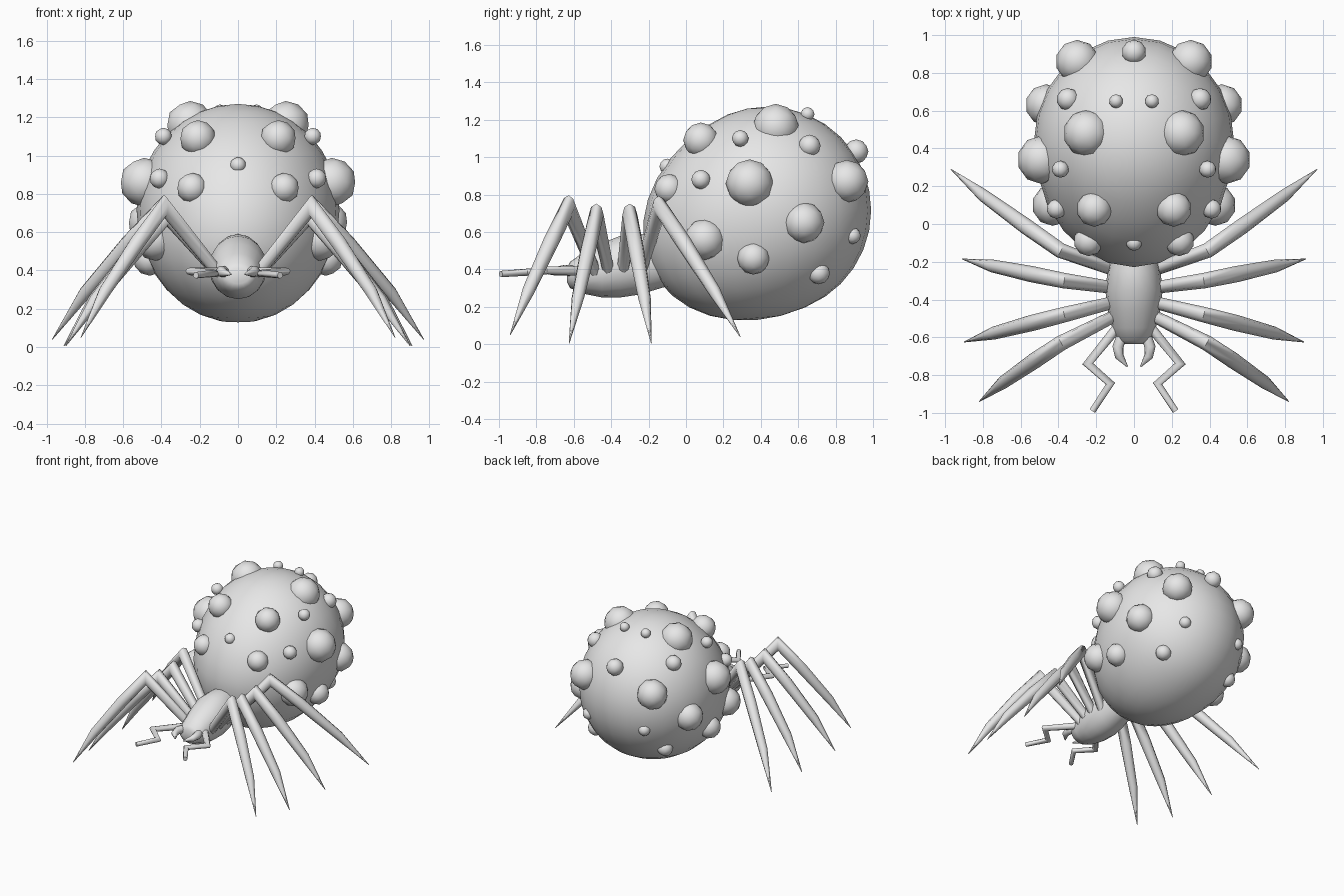
import bpy, bmesh, math
from mathutils import Vector

if "Cube" in bpy.data.objects:
    bpy.data.objects.remove(bpy.data.objects["Cube"])

grey = bpy.data.materials.new("plain_grey")
grey.diffuse_color = (0.8, 0.8, 0.8, 1)
grey.use_nodes = True
grey.node_tree.nodes["Principled BSDF"].inputs["Base Color"].default_value = grey.diffuse_color


def finish(name, bm, angle=60):
    bmesh.ops.recalc_face_normals(bm, faces=bm.faces)
    me = bpy.data.meshes.new(name)
    bm.to_mesh(me)
    bm.free()
    ob = bpy.data.objects.new(name, me)
    bpy.context.collection.objects.link(ob)
    me.materials.append(grey)
    bpy.ops.object.select_all(action='DESELECT')
    ob.select_set(True)
    bpy.context.view_layer.objects.active = ob
    bpy.ops.object.shade_smooth_by_angle(angle=math.radians(angle))
    return ob


def loft(bm, rings):
    """Skin a list of vertex rings and cap both ends."""
    n = len(rings[0])
    for a, b in zip(rings, rings[1:]):
        for i in range(n):
            j = (i + 1) % n
            bm.faces.new((a[i], a[j], b[j], b[i]))
    bm.faces.new(rings[0])
    bm.faces.new(rings[-1])


def tube(name, pts, radii, sides=8):
    """Tapered limb with mitred joints along a nearly flat path."""
    bm = bmesh.new()
    pts = [Vector(p) for p in pts]
    segs = [(b - a).normalized() for a, b in zip(pts, pts[1:])]
    normal = segs[0].cross(segs[1]).normalized()
    rings = []
    for i, (p, r) in enumerate(zip(pts, radii)):
        d0, d1 = segs[max(i - 1, 0)], segs[min(i, len(segs) - 1)]
        t = (d0 + d1).normalized()
        across = t.cross(normal).normalized()
        miter = min(1 / max(t.dot(d0), 0.1), 1.6)
        out = across.cross(t).normalized()
        ring = []
        for k in range(sides):
            a = 2 * math.pi * k / sides
            ring.append(bm.verts.new(p + across * (r * miter * math.cos(a))
                                     + out * (r * math.sin(a))))
        rings.append(ring)
    loft(bm, rings)
    return finish(name, bm)


# Abdomen: sphere drawn out toward the waist
bm = bmesh.new()
bmesh.ops.create_uvsphere(bm, u_segments=24, v_segments=16, radius=0.555)
waist = Vector((0, -0.88, -0.47)).normalized()
for v in bm.verts:
    t = v.co.dot(waist)
    if t > 0:
        v.co += waist * t * 0.25
    v.co.x *= 0.955
    v.co += Vector((0, 0.435, 0.715))
finish("abdomen", bm)

# Round bumps: x, y, z, radius (mirrored unless on the centre line)
bumps = [
    (0.25, 0.48, 1.16, 0.125), (0.21, 0.08, 1.09, 0.095),
    (0.24, -0.09, 0.83, 0.08), (0, -0.1, 0.95, 0.042),
    (0.49, 0.34, 0.86, 0.128), (0.465, 0.63, 0.65, 0.11),
    (0.46, 0.36, 0.46, 0.088), (0.43, 0.1, 0.56, 0.11),
    (0.3, 0.86, 0.87, 0.115), (0.25, 0.89, 0.58, 0.045),
    (0.31, 0.71, 0.38, 0.06), (0, 0.91, 1.03, 0.065),
    (0.35, 0.66, 1.06, 0.06), (0.39, 0.29, 1.1, 0.045),
    (0.41, 0.08, 0.88, 0.052), (0.095, 0.65, 1.23, 0.037),
]
bm = bmesh.new()
for x, y, z, r in bumps:
    for s in ((1, -1) if x else (1,)):
        made = bmesh.ops.create_icosphere(bm, subdivisions=2, radius=r)
        bmesh.ops.translate(bm, verts=made["verts"], vec=(s * x, y, z))
finish("abdomen_bumps", bm)

# Thorax and head: y, half width, bottom, top
sections = [(-0.635, 0.06, 0.33, 0.41), (-0.62, 0.09, 0.30, 0.44),
            (-0.55, 0.115, 0.27, 0.49), (-0.45, 0.14, 0.25, 0.54),
            (-0.35, 0.152, 0.25, 0.58), (-0.25, 0.14, 0.265, 0.59),
            (-0.1, 0.11, 0.31, 0.57)]
bm = bmesh.new()
rings = []
for y, w, lo, hi in sections:
    rings.append([bm.verts.new((w * math.cos(a), y,
                                (lo + hi) / 2 + (hi - lo) / 2 * math.sin(a)))
                  for a in (2 * math.pi * k / 16 for k in range(16))])
loft(bm, rings)
finish("thorax", bm)

# Legs: root y, knee (x, y, z), tip
legs = {
    "front_leg": (-0.48, (0.385, -0.63, 0.735), (0.82, -0.94, 0.05)),
    "front_middle_leg": (-0.41, (0.37, -0.48, 0.69), (0.90, -0.625, 0.005)),
    "back_middle_leg": (-0.34, (0.37, -0.30, 0.69), (0.91, -0.185, 0.005)),
    "back_leg": (-0.25, (0.39, -0.14, 0.735), (0.97, 0.29, 0.04)),
}
for s, side in ((1, "right"), (-1, "left")):
    def mir(p):
        return (s * p[0], p[1], p[2])

    for name, (ry, knee, tip) in legs.items():
        k, t = Vector(knee), Vector(tip)
        shin = k.lerp(t, 0.3) + Vector((0.01, 0, 0.015))
        ankle = k.lerp(t, 0.68) + Vector((0.015, 0, 0.02))
        path = [(0.09, ry, 0.37), knee, shin, ankle, tip]
        tube(side + "_" + name, [mir(p) for p in path],
             [0.032, 0.041, 0.043, 0.034, 0.002])

    # Feelers zigzag forward beside the mouth
    tube(side + "_feeler",
         [mir(p) for p in ((0.09, -0.55, 0.39), (0.245, -0.74, 0.395),
                           (0.125, -0.845, 0.385), (0.22, -0.99, 0.375))],
         [0.026, 0.021, 0.019, 0.017])

    # Fangs curl inward
    tube(side + "_fang",
         [mir(p) for p in ((0.06, -0.58, 0.39), (0.085, -0.65, 0.395),
                           (0.078, -0.70, 0.39), (0.035, -0.755, 0.38))],
         [0.03, 0.03, 0.024, 0.004])
